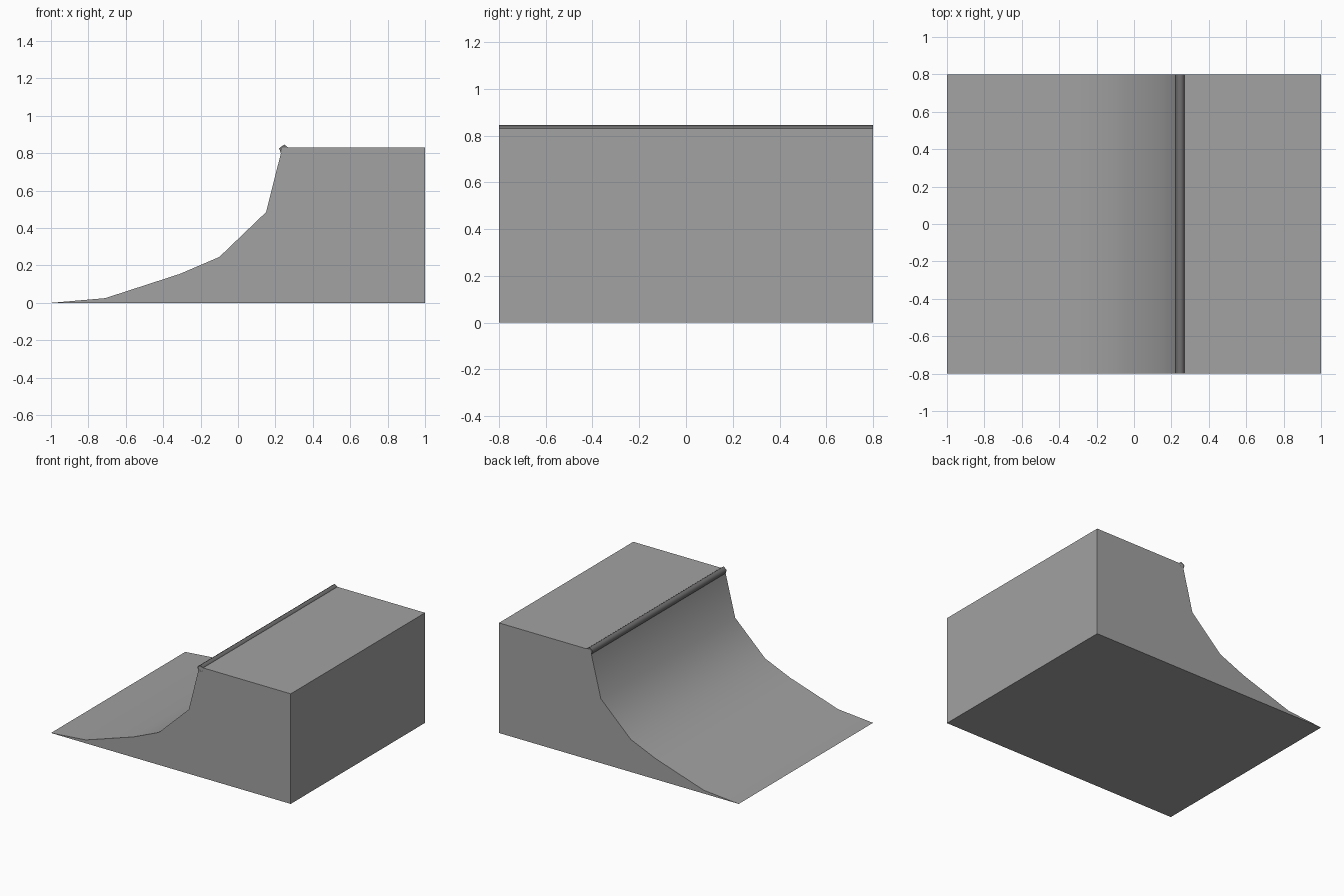
import bpy, bmesh, math

if "Cube" in bpy.data.objects:
    bpy.data.objects.remove(bpy.data.objects["Cube"])


def material(name, rgb):
    m = bpy.data.materials.new(name)
    m.diffuse_color = (*rgb, 1)
    m.use_nodes = True
    m.node_tree.nodes["Principled BSDF"].inputs["Base Color"].default_value = m.diffuse_color
    return m


def extrude_profile(name, points, half_width, mat, smooth_angle):
    """Extrude an x-z outline along y, smoothing joints below the angle."""
    bm = bmesh.new()
    front = bm.faces.new([bm.verts.new((x, -half_width, z)) for x, z in points])
    res = bmesh.ops.extrude_face_region(bm, geom=[front], use_keep_orig=True)
    moved = [v for v in res["geom"] if isinstance(v, bmesh.types.BMVert)]
    bmesh.ops.translate(bm, vec=(0, 2 * half_width, 0), verts=moved)
    bmesh.ops.recalc_face_normals(bm, faces=bm.faces)
    for f in bm.faces:
        f.smooth = True
    for e in bm.edges:
        e.smooth = e.calc_face_angle(math.pi) < math.radians(smooth_angle)
    me = bpy.data.meshes.new(name)
    bm.to_mesh(me)
    bm.free()
    me.materials.append(mat)
    ob = bpy.data.objects.new(name, me)
    bpy.context.collection.objects.link(ob)
    return ob


concrete = material("concrete grey", (0.36, 0.36, 0.36))
steel = material("dark steel", (0.165, 0.16, 0.16))

# Ramp body: curved transition, flat deck, vertical back
ramp = [(-1, 0), (-0.71, 0.025), (-0.31, 0.155), (-0.1, 0.245),
        (0.15, 0.485), (0.237, 0.83), (1, 0.83), (1, 0)]
extrude_profile("quarter_pipe_ramp", ramp, 0.8, concrete, 40)

# Five-sided coping rail along the lip
rail = [(0.247 + 0.028 * math.sin(i * math.tau / 5),
         0.818 + 0.028 * math.cos(i * math.tau / 5)) for i in range(5)]
extrude_profile("coping_rail", rail, 0.8, steel, 80)
